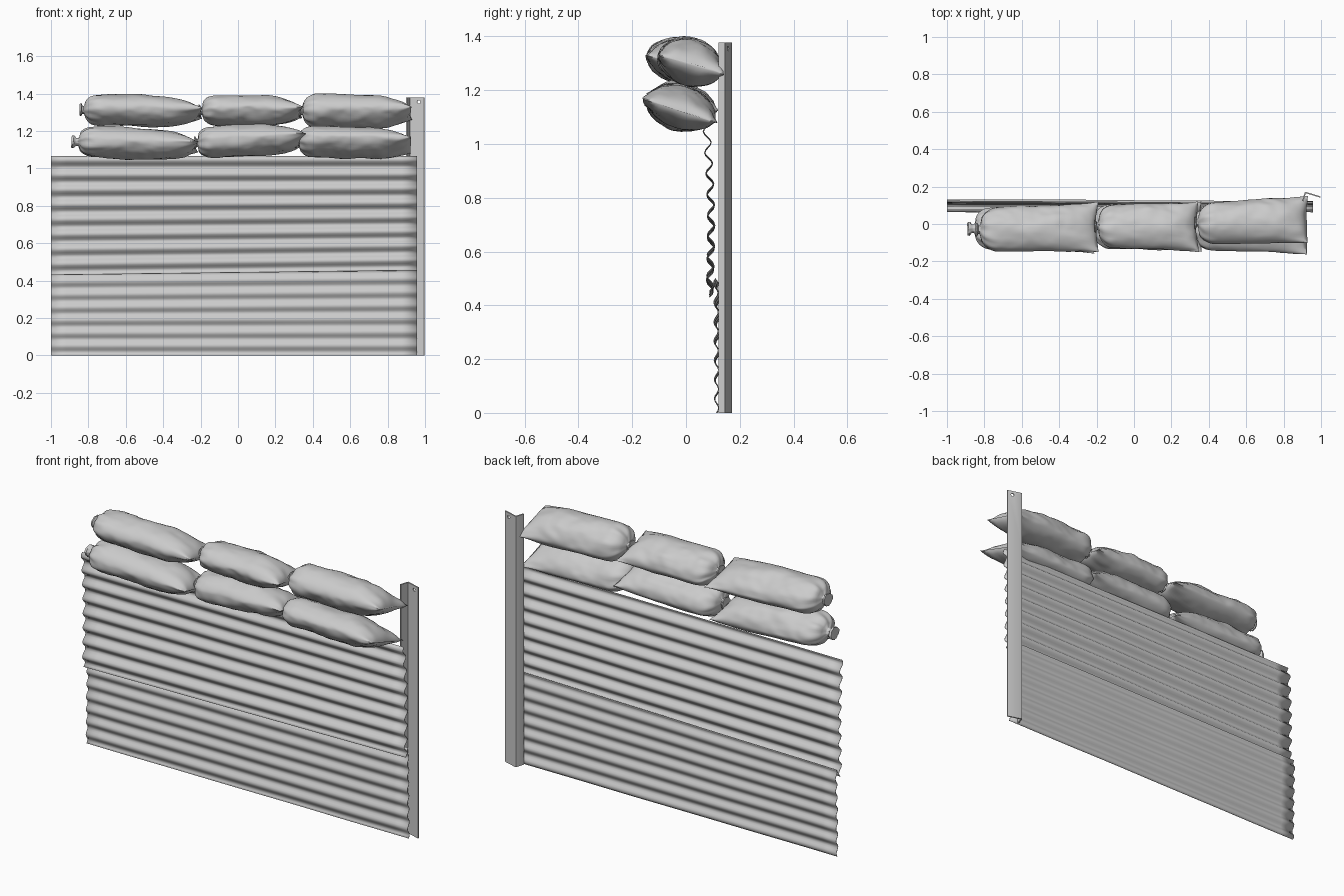
import bpy, bmesh, math, random
from mathutils import Vector, noise

if "Cube" in bpy.data.objects:
    bpy.data.objects.remove(bpy.data.objects["Cube"])

random.seed(4)


def make_object(name, bm, angle=None):
    bmesh.ops.recalc_face_normals(bm, faces=bm.faces[:])
    me = bpy.data.meshes.new(name)
    bm.to_mesh(me)
    bm.free()
    ob = bpy.data.objects.new(name, me)
    bpy.context.collection.objects.link(ob)
    for p in me.polygons:
        p.use_smooth = True
    if angle:
        bpy.ops.object.select_all(action='DESELECT')
        ob.select_set(True)
        bpy.context.view_layer.objects.active = ob
        bpy.ops.object.shade_smooth_by_angle(angle=math.radians(angle))
    return ob


def grid(bm, rows, closed=False):
    """Skin a list of point rows; closed joins each row into a ring and caps the ends."""
    vs = [[bm.verts.new(p) for p in r] for r in rows]
    n = len(rows[0])
    for a, b in zip(vs, vs[1:]):
        for j in range(n if closed else n - 1):
            k = (j + 1) % n
            bm.faces.new((a[j], a[k], b[k], b[j]))
    if closed:
        bm.faces.new(vs[0])
        bm.faces.new(vs[-1])


# Corrugated sheets: waves run along x, thin solid sheet
def sheet(name, bottom, top, waves, amp, y_at):
    bm = bmesh.new()
    steps = waves * 8
    rows = []
    for i in range(steps + 1):
        t = i / steps
        row = []
        for j in range(25):
            u = j / 24
            lo = bottom[0] + (bottom[1] - bottom[0]) * u
            hi = top[0] + (top[1] - top[0]) * u
            y = y_at(t, u) + amp * math.sin(t * waves * math.tau)
            y += 0.003 * noise.noise(Vector((u * 4, t * 3, waves)))
            row.append((-1 + 1.957 * u, y, lo + (hi - lo) * t))
        rows.append(row)
    grid(bm, rows)
    ob = make_object(name, bm, 50)
    mod = ob.modifiers.new("thickness", 'SOLIDIFY')
    mod.thickness = 0.003
    mod.offset = 0


sheet("lower_corrugated_sheet", (0, 0), (0.48, 0.50), 7, 0.008,
      lambda t, u: 0.114 + 0.010 * (1 - u) * t - 0.004 * u * t)
sheet("upper_corrugated_sheet", (0.43, 0.455), (1.065, 1.065), 8, 0.013,
      lambda t, u: 0.088 + 0.006 * math.sin(t * math.pi) - 0.012 * t ** 3)

# Angle-iron post: L profile turned about 17 degrees, rounded outer corner
bm = bmesh.new()
c = Vector((0.914, 0.173))
a = Vector((0.957, -0.29))       # long leg direction
b = Vector((-0.29, -0.957))      # short leg direction
th = 0.007
profile = [c + a * 0.005, c + a * 0.0015 + b * 0.0015, c + b * 0.005,
           c + b * 0.052, c + b * 0.052 + a * th, c + a * th + b * th,
           c + a * 0.087 + b * th, c + a * 0.087]
grid(bm, [[(p.x, p.y, z) for p in profile] for z in (0, 0.35, 0.7, 1.05, 1.378)], True)
post = make_object("angle_post", bm, 35)

# Bolt hole near the post top
bpy.ops.mesh.primitive_cylinder_add(vertices=16, radius=0.009, depth=0.06,
                                    location=(0.968, 0.155, 1.355),
                                    rotation=(math.pi / 2, 0, -0.29))
cutter = bpy.context.object
cutter.name = "bolt_hole_cutter"
cutter.hide_render = True
cutter.hide_set(True)
hole = post.modifiers.new("bolt_hole", 'BOOLEAN')
hole.object = cutter
hole.operation = 'DIFFERENCE'
hole.solver = 'EXACT'


# Sandbags: tied neck at the left, flat sewn seam at the right
def sandbag(name, x0, x1, y0, y1, z0, z1, w, h, tilt, tie):
    bm = bmesh.new()
    seed = random.random() * 50
    ct, st = math.cos(math.radians(tilt)), math.sin(math.radians(tilt))
    n, m = 48, 48
    # stations: (x, width, height, pleat amount)
    stations = [(x0 - tie, 0.012, 0.012, 0.2), (x0 - tie, 0.034, 0.034, 0.5),
                (x0 - tie * 0.7, 0.036, 0.034, 0.5), (x0 - tie * 0.4, 0.022, 0.022, 0.3),
                (x0 - tie * 0.1, 0.022, 0.022, 0.3)]
    for i in range(n + 1):
        s = (i / n) ** 1.2
        d = max(0, 1 - s / 0.17)
        left = max(0.0, 1 - d ** 2.4) ** 0.5
        e = max(0, (s - 0.5) / 0.5)
        right = max(0.0, 1 - e ** 2.6) ** 0.62
        ww = w * (0.22 + 0.70 * left + 0.08 * s + 0.05 * e ** 4)
        hh = h * max(0.05, (0.28 + 0.72 * left) * right)
        stations.append((x0 + (x1 - x0) * s, ww, hh, max(d, 0.6 * e ** 3)))
    rows = []
    for x, ww, hh, pleat in stations:
        s = min(1, max(0, (x - x0) / (x1 - x0)))
        cy, cz = y0 + (y1 - y0) * s, z0 + (z1 - z0) * s
        row = []
        for j in range(m):
            an = math.tau * j / m
            co, si = math.cos(an), math.sin(an)
            # lens section with side creases, slightly flatter below
            y = ww * co
            z = hh * math.copysign(abs(si) ** 1.15, si) * (0.92 if si < 0 else 1.03)
            # gathered pleats near the ends and soft cloth wrinkles
            k = 1 + 0.09 * pleat * math.sin(9 * an + seed)
            y, z = y * (1 + (k - 1) * 0.5), z * k
            p = Vector((x * 7, y * 12, z * 12 + seed))
            wr = 0.010 * noise.noise(p) + 0.004 * noise.noise(p * 2.7)
            z += wr * min(1, hh / h)
            y += wr * 0.5
            # ends curve a little, as a cloth seam does
            xx = x - 0.014 * s ** 8 * (1 - (y / w) ** 2) + 0.006 * noise.noise(p * 1.5)
            row.append((xx, cy + y * ct - z * st, cz + y * st + z * ct))
        rows.append(row)
    grid(bm, rows, True)
    make_object(name, bm, 55)


sandbag("sandbag_lower_left", -0.85, -0.215, -0.025, -0.025, 1.140, 1.115, 0.125, 0.085, -13, 0.04)
sandbag("sandbag_lower_middle", -0.215, 0.36, -0.015, -0.015, 1.135, 1.155, 0.130, 0.084, -14, 0.02)
sandbag("sandbag_lower_right", 0.325, 0.925, -0.015, -0.025, 1.140, 1.125, 0.140, 0.080, -18, 0.02)
sandbag("sandbag_upper_left", -0.82, -0.19, -0.030, -0.020, 1.312, 1.295, 0.130, 0.084, -13, 0.025)
sandbag("sandbag_upper_middle", -0.19, 0.345, -0.010, -0.015, 1.305, 1.300, 0.130, 0.082, -13, 0.02)
sandbag("sandbag_upper_right", 0.345, 0.93, 0.005, 0.022, 1.305, 1.295, 0.126, 0.090, -16, 0.02)
